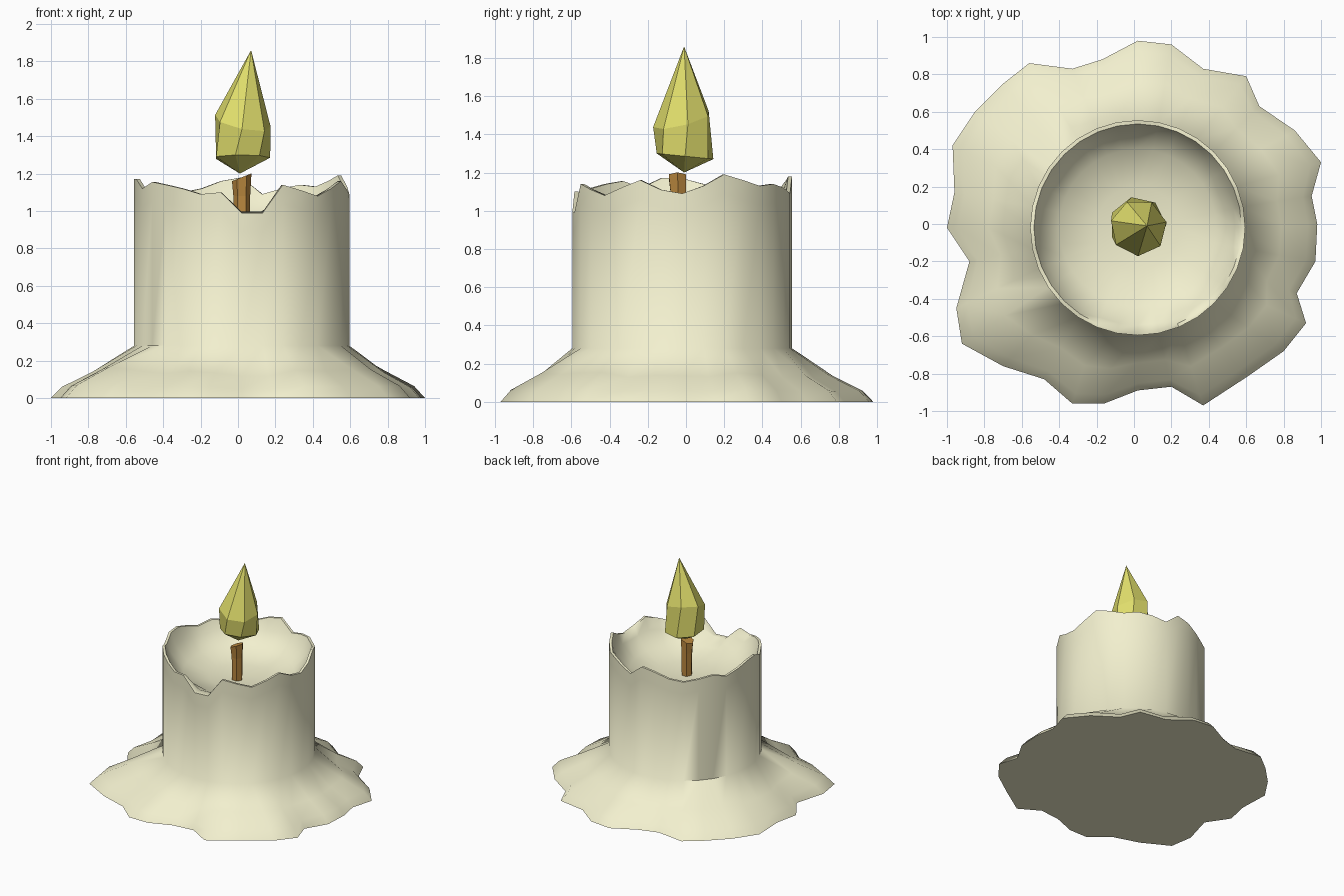
import bpy, bmesh
from math import sin, cos, pi, radians

if "Cube" in bpy.data.objects:
    bpy.data.objects.remove(bpy.data.objects["Cube"])

N = 32
CX, CY, R = 0.02, -0.02, 0.575


def build(name, rings, start, end, color, smooth=None):
    """Loft rings of points; start/end is a closing point, or None for a flat cap."""
    bm = bmesh.new()
    loops = [[bm.verts.new(p) for p in ring] for ring in rings]
    n = len(loops[0])
    for a, b in zip(loops, loops[1:]):
        for i in range(n):
            j = (i + 1) % n
            bm.faces.new((a[i], a[j], b[j], b[i]))
    for loop, tip in ((loops[0], start), (loops[-1], end)):
        if tip is None:
            bm.faces.new(loop)
        else:
            v = bm.verts.new(tip)
            for i in range(n):
                bm.faces.new((loop[i], loop[(i + 1) % n], v))
    bmesh.ops.recalc_face_normals(bm, faces=bm.faces)
    mesh = bpy.data.meshes.new(name)
    bm.to_mesh(mesh)
    bm.free()
    ob = bpy.data.objects.new(name, mesh)
    bpy.context.collection.objects.link(ob)
    mat = bpy.data.materials.new(name + "_colour")
    mat.diffuse_color = (*color, 1)
    mat.use_nodes = True
    mat.node_tree.nodes["Principled BSDF"].inputs["Base Color"].default_value = mat.diffuse_color
    mesh.materials.append(mat)
    if smooth:
        bpy.context.view_layer.objects.active = ob
        ob.select_set(True)
        bpy.ops.object.shade_smooth_by_angle(angle=radians(smooth))
        ob.select_set(False)
    return ob


def circle(n, cx, cy, r, z, phase=0.0):
    """z is a function of (index, dx, dy)."""
    pts = []
    for i in range(n):
        a = 2 * pi * i / n + phase
        dx, dy = r * cos(a), r * sin(a)
        pts.append((cx + dx, cy + dy, z(i, dx, dy)))
    return pts


# Candle: melted wax puddle outline and uneven rim heights
outline = [(.98, 0), (.95, .15), (1, .33), (.86, .5), (.67, .63), (.6, .79), (.37, .83), (.2, .96),
           (.02, .98), (-.17, .88), (-.33, .83), (-.56, .86), (-.7, .75), (-.85, .6), (-.97, .42), (-.96, .17),
           (-1, -.02), (-.88, -.2), (-.95, -.45), (-.92, -.64), (-.7, -.76), (-.48, -.83), (-.33, -.96), (-.16, -.96),
           (.02, -.89), (.2, -.87), (.37, -.97), (.6, -.82), (.8, -.68), (.92, -.53), (.87, -.37), (.97, -.2)]
rim = [1.09, 1.13, 1.19, 1.16, 1.13, 1.14, 1.12, 1.09, 1.18, 1.16, 1.12, 1.10, 1.12, 1.14, 1.11, 1.14,
       1.17, 1.17, 1.12, 1.155, 1.14, 1.12, 1.09, 1.10, .99, .99, 1.14, 1.11, 1.08, 1.12, 1.16, 1.11]


def wax(t, z):
    body = circle(N, CX, CY, R, lambda i, dx, dy: 0)
    pts = []
    for (bx, by, _), (ox, oy) in zip(body, outline):
        lift = 1 + 1.6 * ((ox * ox + oy * oy) ** 0.5 - 0.95)
        pts.append((bx + (ox - bx) * t, by + (oy - by) * t, z * lift))
    return pts


rings = [wax(1, 0), wax(0.87, 0.055), wax(0.5, 0.13),
         circle(N, CX, CY, R, lambda i, dx, dy: 0.28),
         circle(N, CX, CY, R, lambda i, dx, dy: rim[i] - 0.1),
         circle(N, CX, CY, R, lambda i, dx, dy: rim[i]),
         circle(N, CX, CY, 0.555, lambda i, dx, dy: rim[i]),
         circle(N, CX, CY, 0.52, lambda i, dx, dy: 0.4 * rim[i] + 0.6 * 1.0),
         circle(N, CX, CY, 0.42, lambda i, dx, dy: 0.95),
         circle(N, CX, CY, 0.22, lambda i, dx, dy: 0.905)]
build("candle", rings, None, (CX, CY, 0.89), (0.89, 0.87, 0.62), smooth=60)

# Wick: tapered hexagonal stub with a slanted top
build("wick", [circle(6, .02, -.04, .042, lambda i, dx, dy: 0.87),
               circle(6, .02, -.04, .045, lambda i, dx, dy: 1.08),
               circle(6, .02, -.045, .052, lambda i, dx, dy: 1.18 + 0.4 * dx)],
      None, None, (0.5, 0.25, 0.05))

# Flame: faceted teardrop floating above the wick
build("flame", [circle(7, .02, -.005, .152, lambda i, dx, dy: 1.285 - 0.1 * dy, 0.0),
                circle(7, .025, -.02, .152, lambda i, dx, dy: 1.475 - 0.2 * dx + 0.25 * dy, 0.2)],
      (.01, -.01, 1.2), (.07, -.01, 1.86), (0.75, 0.73, 0.15))
